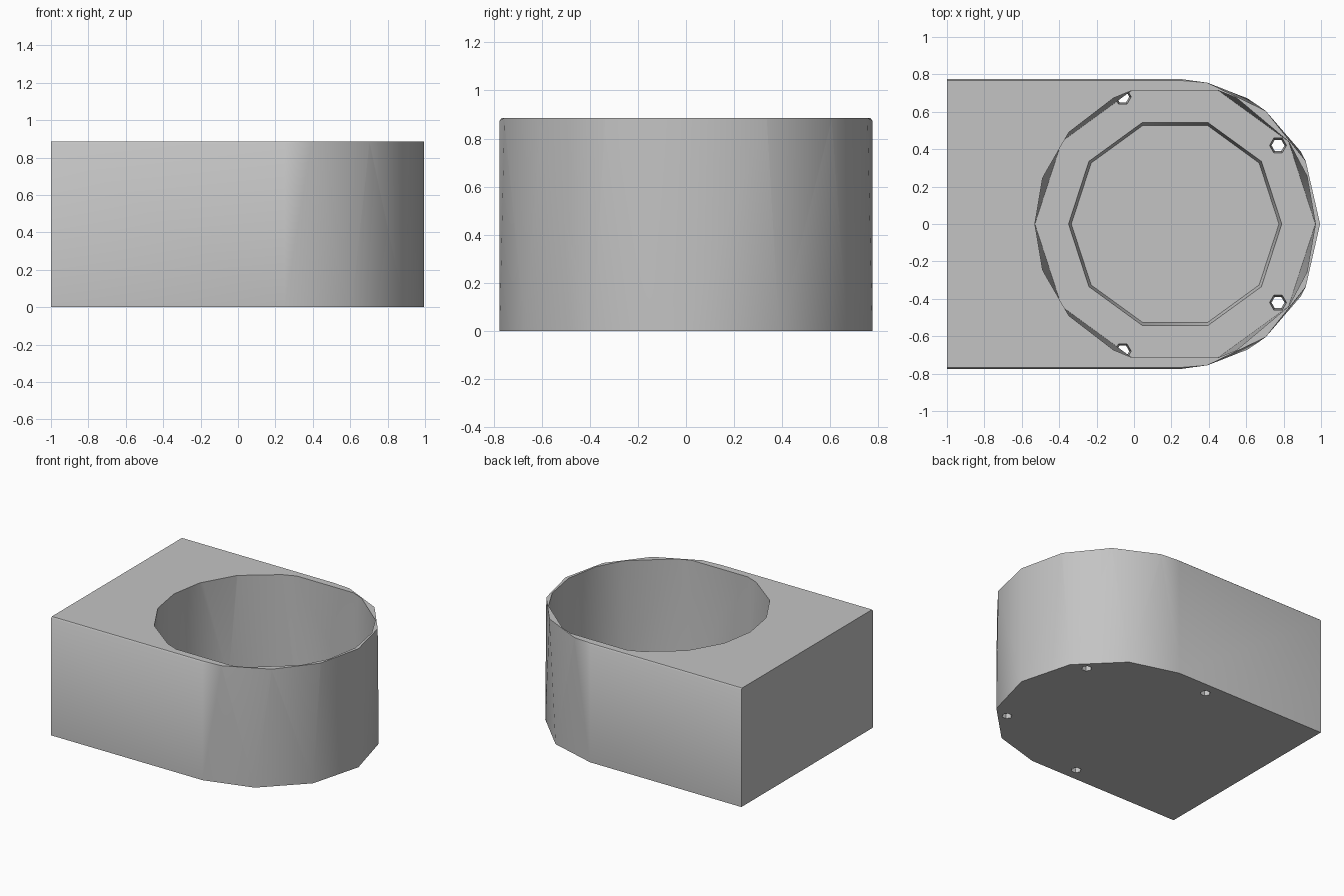
import bpy
import bmesh
from math import sin, cos, radians

if "Cube" in bpy.data.objects:
    bpy.data.objects.remove(bpy.data.objects["Cube"], do_unlink=True)

CX = 0.22          # centre of the bore and the rounded end
HEIGHT = 0.885
HALF_DEPTH = 0.775
FLOOR, POCKET = 0.12, 0.06

grey = bpy.data.materials.new("plain grey")
grey.use_nodes = True
grey.diffuse_color = (0.55, 0.55, 0.55, 1)
grey.node_tree.nodes["Principled BSDF"].inputs["Base Color"].default_value = grey.diffuse_color


def ring(radius, angles, z, x=CX, y=0):
    return [(x + radius * cos(radians(a)), y + radius * sin(radians(a)), z) for a in angles]


def regular(radius, sides, z, x=CX, y=0):
    return ring(radius, [360 * i / sides for i in range(sides)], z, x, y)


def mirrored(angles):
    return sorted({a for b in angles for a in (b, -b)})


def hull(name, points):
    """Make a convex solid around the given points."""
    bm = bmesh.new()
    for p in points:
        bm.verts.new(p)
    bmesh.ops.remove_doubles(bm, verts=bm.verts[:], dist=0.0005)
    bmesh.ops.convex_hull(bm, input=bm.verts[:])
    bmesh.ops.delete(bm, geom=[v for v in bm.verts if not v.link_faces], context='VERTS')
    bmesh.ops.dissolve_limit(bm, angle_limit=radians(0.5), verts=bm.verts[:], edges=bm.edges[:])
    bmesh.ops.recalc_face_normals(bm, faces=bm.faces[:])
    mesh = bpy.data.meshes.new(name)
    bm.to_mesh(mesh)
    bm.free()
    mesh.materials.append(grey)
    obj = bpy.data.objects.new(name, mesh)
    bpy.context.collection.objects.link(obj)
    return obj


def outline(step, z, half):
    """Square back with a faceted round nose."""
    nose = mirrored([i * step for i in range(int(90 / step) + 1) if i * step < 89])
    corners = [(x, s * half, z) for x in (-1, CX + 0.03) for s in (1, -1)]
    return ring(HALF_DEPTH, nose, z) + corners


# Block: coarser nose at the base, slightly eased long edges on top
housing = hull("housing", outline(30, 0, HALF_DEPTH)
               + outline(360 / 14, HEIGHT - 0.01, HALF_DEPTH)
               + outline(360 / 14, HEIGHT, HALF_DEPTH - 0.008))

# Bore: irregular rim narrowing to a ten-sided floor
rim = mirrored([0, 20, 36, 64, 72, 108, 116, 139, 161, 180])
cutters = [hull("bore_cutter", regular(0.75, 10, FLOOR)
                + ring(0.75, rim, HEIGHT) + ring(0.75, rim, HEIGHT + 0.1))]

# Shallow tapered pocket in the bore floor
cutters.append(hull("pocket_cutter", regular(0.555, 10, POCKET)
                    + regular(0.57, 10, FLOOR) + regular(0.57, 10, FLOOR + 0.05)))

# Screw holes through the floor
for x, y in ((0.77, 0.42), (-0.06, 0.68)):
    for side in (1, -1):
        cutters.append(hull("screw_hole_cutter", regular(0.033, 6, -0.02, x, y * side)
                            + regular(0.046, 6, FLOOR + 0.01, x, y * side)))

bpy.ops.object.select_all(action='DESELECT')
housing.select_set(True)
bpy.context.view_layer.objects.active = housing
for cutter in cutters:
    cutter.hide_render = True
    mod = housing.modifiers.new("cut", 'BOOLEAN')
    mod.operation = 'DIFFERENCE'
    mod.solver = 'EXACT'
    mod.object = cutter
    bpy.ops.object.modifier_apply(modifier=mod.name)
    bpy.data.objects.remove(cutter, do_unlink=True)

bpy.ops.object.shade_smooth_by_angle(angle=radians(40))
